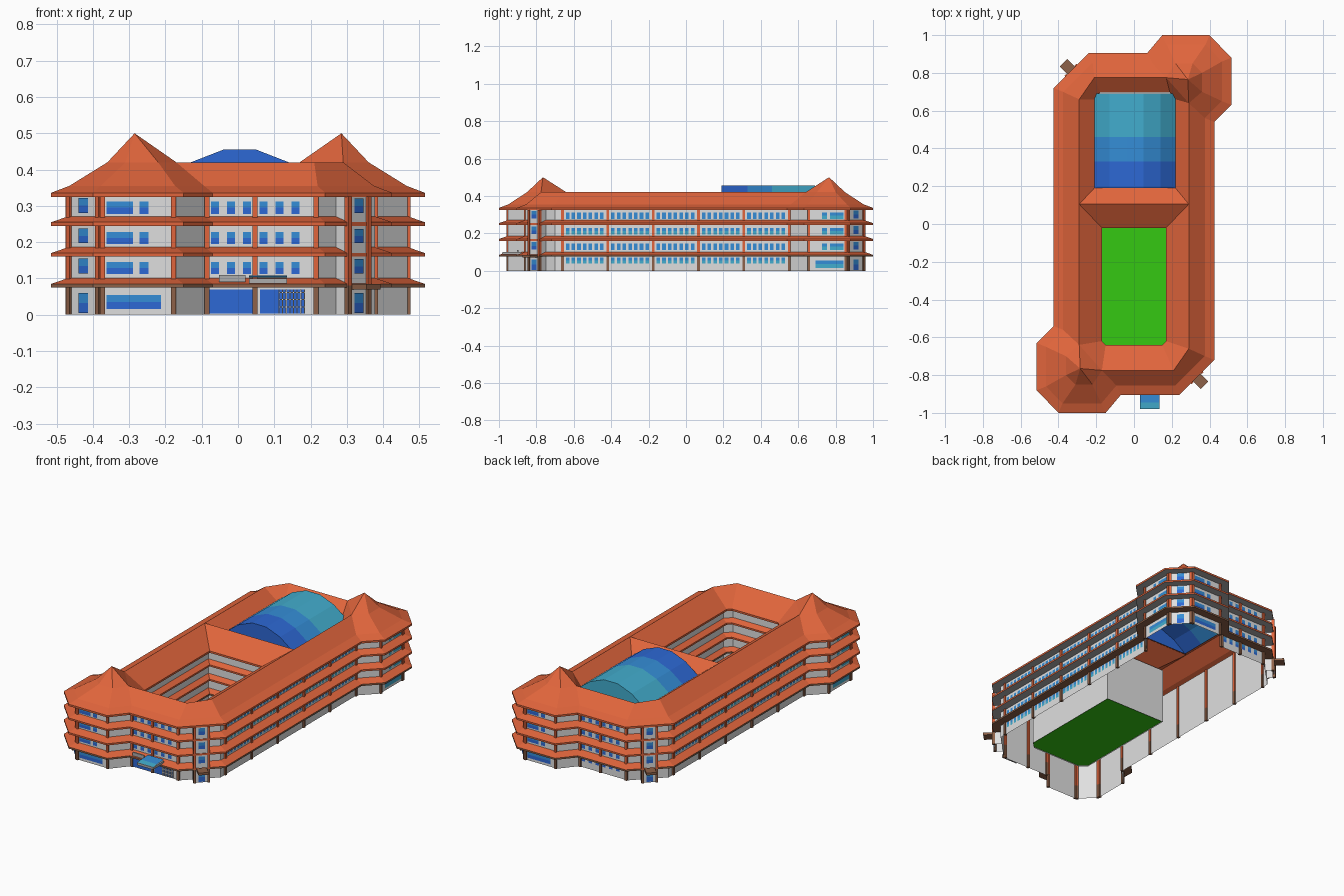
import bpy, bmesh, math
from mathutils import Vector as V

if "Cube" in bpy.data.objects:
    bpy.data.objects.remove(bpy.data.objects["Cube"])

def mat(name, c):
    m = bpy.data.materials.new(name)
    m.diffuse_color = (*c, 1)
    m.use_nodes = True
    m.node_tree.nodes["Principled BSDF"].inputs["Base Color"].default_value = m.diffuse_color
    return m

MATS = [mat("wall_white", (.74, .74, .74)), mat("roof_terracotta", (.75, .13, .045)),
        mat("glass_dark", (.026, .14, .66)), mat("glass_mid", (.035, .27, .68)),
        mat("glass_light", (.055, .42, .62)), mat("brown", (.27, .12, .065)),
        mat("grass_green", (.035, .58, .006)), mat("soffit_grey", (.42, .42, .42))]
WALL, ROOF, DARK, MID, LIGHT, BROWN, GREEN, GREY = range(8)

def part(name, bm):
    me = bpy.data.meshes.new(name)
    bm.to_mesh(me)
    bm.free()
    for m in MATS:
        me.materials.append(m)
    ob = bpy.data.objects.new(name, me)
    bpy.context.collection.objects.link(ob)

def poly(bm, pts, m):
    f = bm.faces.new([bm.verts.new(p) for p in pts])
    f.material_index = m

def loft(bm, a, za, b, zb, m, closed=True):
    n = len(a)
    for i in range(n if closed else n - 1):
        j = (i + 1) % n
        poly(bm, [(*a[i], za), (*a[j], za), (*b[j], zb), (*b[i], zb)], m)

def inset(loop, d):
    """mitred offset of a 2D loop towards its left side"""
    out = []
    for i, p in enumerate(loop):
        p, a, b = V(p), V(loop[i - 1]), V(loop[(i + 1) % len(loop)])
        u, w = (p - a).normalized(), (b - p).normalized()
        n1, n2 = V((-u.y, u.x)), V((-w.y, w.x))
        out.append(tuple(p + (n1 + n2) * d / (1 + n1.dot(n2))))
    return out

def spin(half):
    return half + [(-x, -y) for x, y in half]

def box(bm, c, along, w, d, z0, z1, m):
    """upright box at 2D centre c, width w along a 2D direction, depth d"""
    u = V(along).normalized()
    n = V((u.y, -u.x))
    c = V(c)
    q = [c - u*w/2 + n*d/2, c + u*w/2 + n*d/2, c + u*w/2 - n*d/2, c - u*w/2 - n*d/2]
    loft(bm, q, z0, q, z1, m)
    poly(bm, [(*p, z1) for p in q], m)
    poly(bm, [(*p, z0) for p in reversed(q)], m)

# ---- plan outlines (half, the rest by half-turn) ----
EAVE = spin([(-.425, -.54), (-.515, -.63), (-.515, -.88), (-.40, -1), (-.15, -1),
             (-.07, -.905), (.24, -.905), (.425, -.72)])
RIDGE = spin([(-.29, -.64), (-.36, -.70), (-.36, -.80), (-.31, -.85), (-.22, -.85),
              (-.17, -.775), (.21, -.775), (.29, -.66)])
OUT = inset(EAVE, .047)
COURT = [(.17, -.62), (.15, -.64), (-.15, -.64), (-.17, -.62), (-.17, -.02), (.17, -.02)]
COURT_RIDGE = [(.29, -.66), (.21, -.775), (-.17, -.775), (-.29, -.64), (-.29, .105), (.29, .105)]
HALL = [(.22, .19), (-.21, .19), (-.21, .66), (-.18, .695), (.19, .695), (.22, .66)]
HALL_RIDGE = [(.29, .105), (-.29, .105), (-.29, .66), (-.21, .775), (.17, .775), (.29, .64)]
COURT_WALL = inset(COURT, .03)

# ---- walls ----
bm = bmesh.new()
loft(bm, OUT, 0, OUT, .326, WALL)
part("outer_walls", bm)
bm = bmesh.new()
loft(bm, COURT_WALL, 0, COURT_WALL, .33, WALL)
part("courtyard_walls", bm)
bm = bmesh.new()
poly(bm, [(*p, .006) for p in reversed(COURT_WALL)], GREEN)
part("courtyard_lawn", bm)

# ---- storey eaves around the outside and the courtyard ----
bm = bmesh.new()
for z in (.075, .16, .245):
    edge, under = (BROWN, BROWN) if z < .1 else (ROOF, GREY)
    for e, w in ((EAVE, OUT), (COURT, COURT_WALL)):
        loft(bm, e, z + .01, w, z + .026, ROOF)
        loft(bm, e, z, e, z + .01, edge)
        loft(bm, w, z, e, z, under)
part("storey_eaves", bm)

# ---- main roof with cross wing and two corner spires ----
bm = bmesh.new()
brk = inset(EAVE, .05)
loft(bm, EAVE, .336, brk, .355, ROOF)
loft(bm, brk, .355, RIDGE, .42, ROOF)
loft(bm, COURT, .336, COURT_RIDGE, .42, ROOF)
loft(bm, HALL, .36, HALL_RIDGE, .42, ROOF)
for e, w in ((EAVE, OUT), (COURT, COURT_WALL)):
    loft(bm, e, .325, e, .336, ROOF)
    loft(bm, w, .325, e, .325, GREY)
part("main_roof", bm)
bm = bmesh.new()
for s in (1, -1):
    base = [(s * x, s * y) for x, y in RIDGE[:6]]
    for i in range(6):
        poly(bm, [(*base[i], .42), (*base[(i + 1) % 6], .42), (-.285 * s, -.765 * s, .5)], ROOF)
part("corner_spires", bm)

# ---- glazed vault over the hall ----
bm = bmesh.new()
arc = [(-.21, .36), (-.13, .42), (-.04, .455), (.05, .455), (.14, .42), (.22, .36)]
for y0, y1, m in ((.19, .33, DARK), (.33, .46, MID), (.46, .69, LIGHT)):
    for (xa, za), (xb, zb) in zip(arc, arc[1:]):
        poly(bm, [(xa, y0, za), (xb, y0, zb), (xb, y1, zb), (xa, y1, za)], m)
poly(bm, [(x, .19, z) for x, z in arc], DARK)
poly(bm, [(x, .69, z) for x, z in reversed(arc)], LIGHT)
part("glass_vault", bm)

# ---- facade: windows, columns and stair bays, edge by edge ----
win, col, bay = bmesh.new(), bmesh.new(), bmesh.new()
FLOORS = ((.038, .07), (.112, .145), (.195, .228), (.278, .312))

def pane(p, q, s0, s1, z0, z1, top, low):
    """two-tone window plate between distances s0..s1 along wall p-q"""
    p, q = V(p), V(q)
    u = (q - p).normalized()
    n = V((u.y, -u.x)) * .003
    ab = [p + u * s0 + n, p + u * s1 + n]
    zm = (z0 + z1) / 2
    loft(win, ab, z0, ab, zm, low, False)
    loft(win, ab, zm, ab, z1, top, False)

def post(p, q, s):
    p, q = V(p), V(q)
    c = p + (q - p).normalized() * s
    box(col, c, q - p, .014, .016, 0, .08, BROWN)
    box(col, c, q - p, .014, .016, .08, .326, ROOF)

for h in (0, 8):
    E = [(OUT[(h + i) % 16], OUT[(h + i + 1) % 16]) for i in range(8)]
    L = [(V(b) - V(a)).length for a, b in E]
    # tower faces: wide and narrow window, one long window on the ground
    for f, (z0, z1) in enumerate(FLOORS):
        for k in (1, 3):
            t = (MID, LIGHT) if k == 1 else (MID, DARK)
            spans = [(.018, .09), (.108, .133)] if f else [(.018, .168)]
            for a, b in spans:
                if k == 1:
                    a, b = L[1] - b, L[1] - a
                pane(*E[k], a, b, z0 if f else .016, z1 if f else .055, *t)
        # tower corner window
        m = L[2] / 2
        pane(*E[2], m - .019, m + .019, z0 + .002 if f else .005, z1 + .01 if f else .06, MID, DARK)
        # middle of the end facade
        if f or h:
            for k in range(6):
                s = .028 + k * .0445
                pane(*E[5], s - .011, s + .011, z0, z1, MID, DARK)
        # long side
        for b in range(5):
            for k in range(7):
                s = .04 + b * .2425 + .018 + k * .0305
                pane(*E[7], s, s + .019, z0, z1, MID, MID if f % 2 else LIGHT)
    for b in range(6):
        post(*E[7], .04 + b * .2425)
    for k in (1, 2, 3, 5):
        post(*E[k], .006)
        post(*E[k], L[k] - .006)
    post(*E[5], .139)
    # stair bay on the chamfered corner, with a small brown door canopy
    p, q = V(E[6][0]), V(E[6][1])
    u = (q - p).normalized()
    n = V((u.y, -u.x))
    c = (p + q) / 2
    a, b = c - u * .042, c + u * .042
    pl = [a, a + n * .045, b + n * .045, b]
    loft(bay, pl, 0, pl, .326, WALL, False)
    post(pl[1], pl[2], .004)
    post(pl[1], pl[2], .08)
    for f, (z0, z1) in enumerate(FLOORS):
        pane(pl[1], pl[2], .024, .06, z0 + .002 if f else .005, z1 + .008 if f else .06, MID, DARK)
    box(bay, c + n * .075, u, .055, .06, .07, .084, BROWN)
part("stair_bays", bay)

# ---- front entrance: glass doors, lattice gate, canopy and panel ----
p, q = OUT[5], OUT[6]
x0 = p[0]
pane(p, q, -.078 - x0, .05 - x0, .004, .07, DARK, DARK)
pane(p, q, .06 - x0, .185 - x0, .004, .07, DARK, DARK)
part("windows", win)
part("columns", col)
bm = bmesh.new()
for k in range(8):
    box(bm, (.113 + k * .01, p[1] - .006), (1, 0), .003, .004, .004, .07, WALL)
for z in (.02, .04, .06):
    box(bm, (.148, p[1] - .006), (1, 0), .074, .004, z, z + .003, WALL)
part("entrance_gate", bm)
bm = bmesh.new()
box(bm, (.083, -.93), (1, 0), .104, .1, .086, .1, GREY)
poly(bm, [(.031, -.98, .102), (.135, -.98, .102), (.135, -.945, .105), (.031, -.945, .105)], LIGHT)
poly(bm, [(.031, -.945, .105), (.135, -.945, .105), (.135, -.88, .108), (.031, -.88, .108)], MID)
part("entrance_canopy", bm)
bm = bmesh.new()
box(bm, (-.016, -.9), (1, 0), .074, .008, .09, .11, GREY)
part("entrance_panel", bm)
